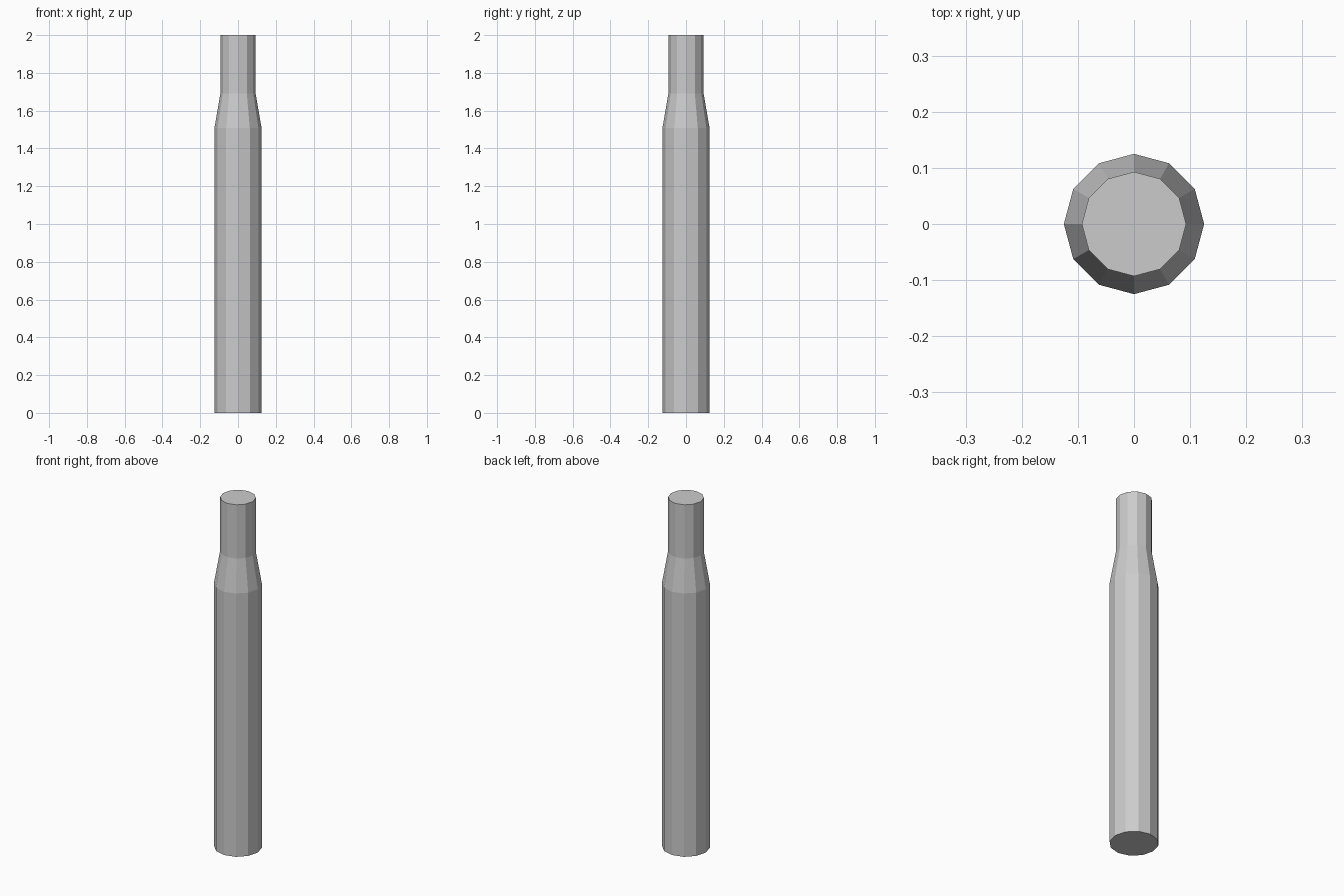
import bpy, bmesh
from math import cos, sin, pi

if "Cube" in bpy.data.objects:
    bpy.data.objects.remove(bpy.data.objects["Cube"])

SIDES = 12
# (radius, height) profile: body, tapered shoulder, narrow neck
PROFILE = [(0.125, 0.0), (0.125, 1.507), (0.093, 1.692), (0.093, 2.0)]

bm = bmesh.new()
rings = [[bm.verts.new((r * cos(2 * pi * i / SIDES), r * sin(2 * pi * i / SIDES), z))
          for i in range(SIDES)] for r, z in PROFILE]

# side walls
for low, high in zip(rings, rings[1:]):
    for i in range(SIDES):
        j = (i + 1) % SIDES
        bm.faces.new((low[i], low[j], high[j], high[i]))

# end caps
bm.faces.new(rings[0][::-1])
bm.faces.new(rings[-1])

mesh = bpy.data.meshes.new("stepped_post")
bm.to_mesh(mesh)
bm.free()
bpy.context.collection.objects.link(bpy.data.objects.new("stepped_post", mesh))
